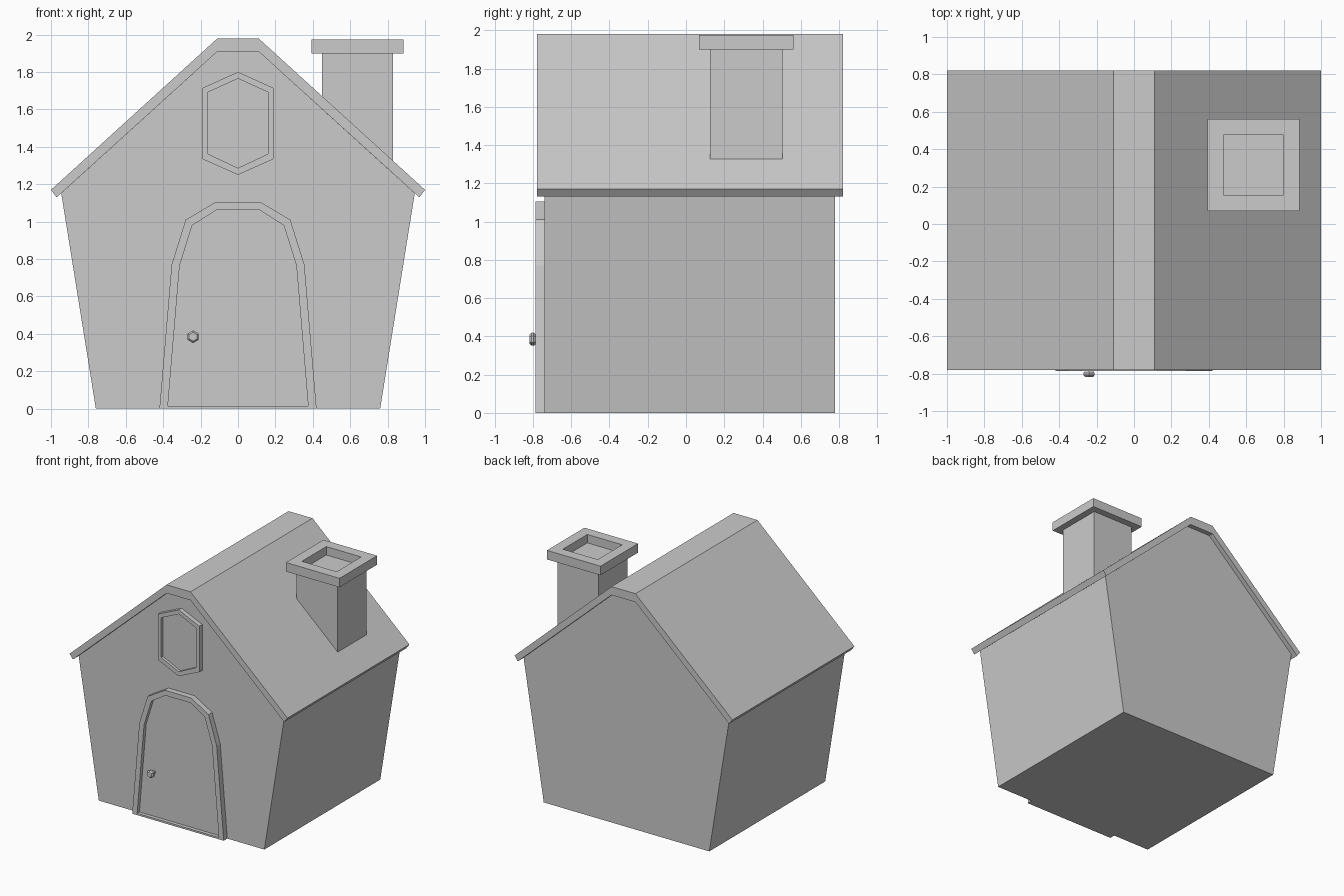
import bpy, bmesh, math

if "Cube" in bpy.data.objects:
    bpy.data.objects.remove(bpy.data.objects["Cube"])


def loft(name, loops):
    """Bridge consecutive point loops and cap both ends."""
    bm = bmesh.new()
    rings = [[bm.verts.new(p) for p in loop] for loop in loops]
    n = len(rings[0])
    for a, b in zip(rings, rings[1:]):
        for i in range(n):
            j = (i + 1) % n
            bm.faces.new((a[i], a[j], b[j], b[i]))
    bm.faces.new(rings[0])
    bm.faces.new(rings[-1])
    bmesh.ops.recalc_face_normals(bm, faces=bm.faces)
    mesh = bpy.data.meshes.new(name)
    bm.to_mesh(mesh)
    bm.free()
    obj = bpy.data.objects.new(name, mesh)
    bpy.context.collection.objects.link(obj)
    return obj


def mirrored(half):
    """Close a right-hand half profile across x = 0."""
    return half + [(-x, z) for x, z in reversed(half) if x != 0]


def at_y(profile, y):
    return [(x, y, z) for x, z in profile]


def square(cx, cy, r, z):
    return [(cx + sx * r, cy + sy * r, z)
            for sx, sy in ((-1, -1), (1, -1), (1, 1), (-1, 1))]


def recessed_frame(name, outer, inner, back, front, panel):
    """Raised frame with a panel sunk inside it."""
    return loft(name, [at_y(outer, back), at_y(outer, front),
                       at_y(inner, front), at_y(inner, panel)])


# House body, walls flaring outward
body = mirrored([(0.76, 0), (0.945, 1.152), (0.11, 1.91)])
loft("house_body", [at_y(body, -0.74), at_y(body, 0.78)])

# Roof slab following the gable
roof = [(1.0, 1.17), (0.11, 1.98), (-0.11, 1.98), (-1.0, 1.17),
        (-0.97, 1.13), (-0.11, 1.91), (0.11, 1.91), (0.97, 1.13)]
loft("roof", [at_y(roof, -0.78), at_y(roof, 0.82)])

# Door with arched frame
door_outer = mirrored([(0.42, 0), (0.355, 0.77), (0.28, 1.01), (0.12, 1.105)])
door_inner = mirrored([(0.375, 0.015), (0.312, 0.765), (0.245, 0.98), (0.115, 1.062)])
recessed_frame("door", door_outer, door_inner, -0.74, -0.787, -0.757)

# Hexagonal gable window
win_outer = [(0, 1.80), (0.19, 1.715), (0.19, 1.335),
             (0, 1.25), (-0.19, 1.335), (-0.19, 1.715)]
win_inner = [(0, 1.765), (0.16, 1.692), (0.16, 1.362),
             (0, 1.287), (-0.16, 1.362), (-0.16, 1.692)]
recessed_frame("window", win_outer, win_inner, -0.74, -0.778, -0.755)

# Six-sided door knob on a short stem
knob = [(0.015, -0.755), (0.015, -0.785), (0.026, -0.787),
        (0.034, -0.796), (0.034, -0.808), (0.024, -0.819)]
loft("door_knob", [[(-0.24 + r * math.sin(i * math.pi / 3), y,
                     0.385 + r * math.cos(i * math.pi / 3)) for i in range(6)]
                   for r, y in knob])

# Chimney shaft and hollow cap
cx, cy = 0.638, 0.315
loft("chimney_shaft", [square(cx, cy, 0.19, 1.27), square(cx, cy, 0.19, 1.90)])
loft("chimney_cap", [square(cx, cy, 0.246, 1.90), square(cx, cy, 0.246, 1.975),
                     square(cx, cy, 0.16, 1.975), square(cx, cy, 0.16, 1.905)])
